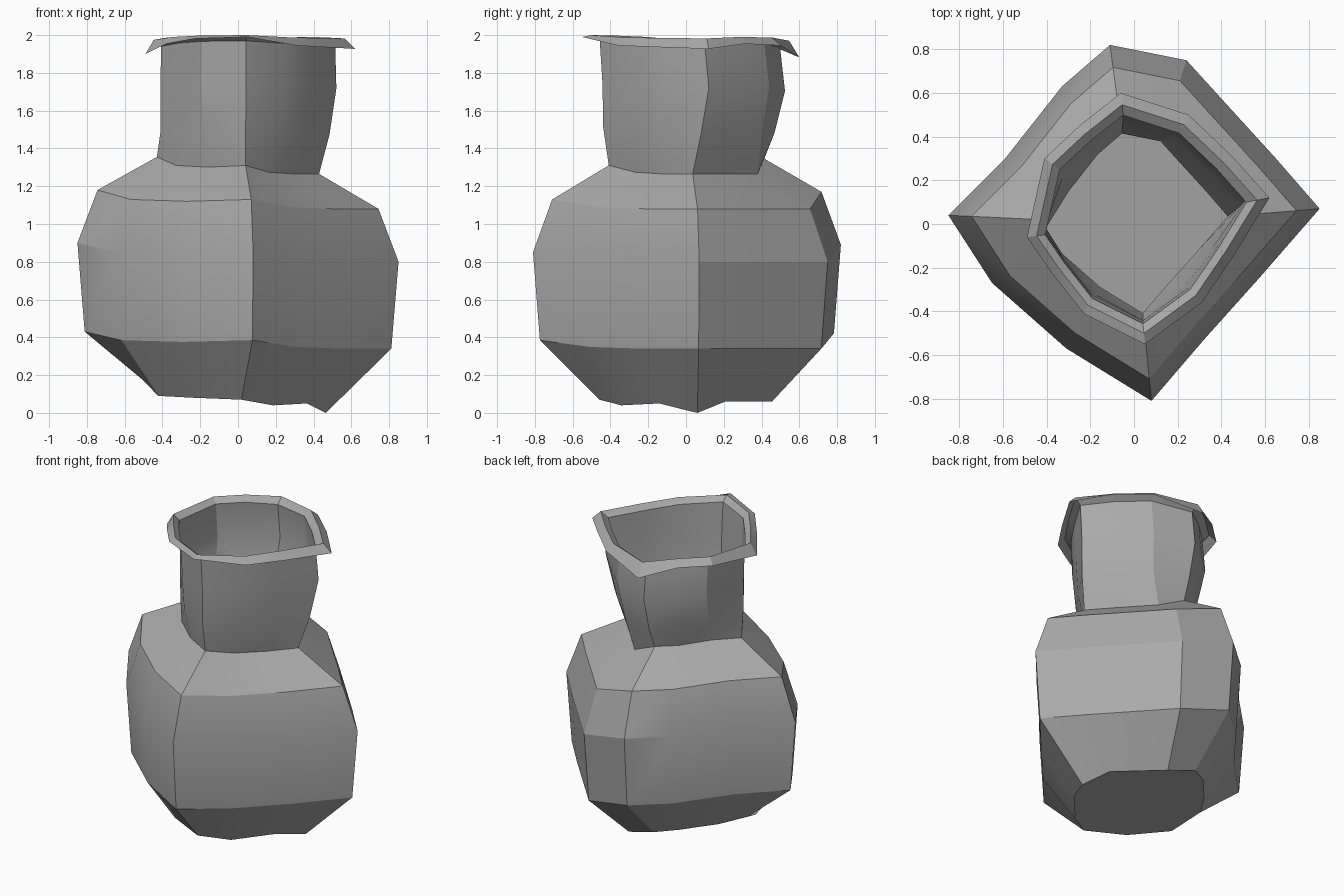
import bpy
import bmesh
from mathutils import Vector

if "Cube" in bpy.data.objects:
    bpy.data.objects.remove(bpy.data.objects["Cube"], do_unlink=True)


def make_material(name, colour):
    material = bpy.data.materials.new(name)
    material.use_nodes = True
    material.diffuse_color = colour
    shader = next(n for n in material.node_tree.nodes if n.type == "BSDF_PRINCIPLED")
    shader.inputs["Base Color"].default_value = colour
    return material


# Uneven diamond outlines, starting at the front corner, counter-clockwise
belly_outline = [Vector(p) for p in (
    (.08, -.81), (.32, -.53), (.58, -.24), (.85, .07), (.65, .30), (.24, .75),
    (-.11, .82), (-.33, .63), (-.59, .30), (-.85, .04), (-.65, -.27), (-.31, -.57))]
lip_outline = [Vector(p) for p in (
    (.05, -.55), (.31, -.36), (.46, -.14), (.62, .12), (.45, .31), (.25, .50),
    (-.06, .60), (-.25, .45), (-.41, .30), (-.49, -.06), (-.38, -.22), (-.23, -.41))]

# Height wobble of each corner
belly_wobble = (.05, .01, 0, 0, 0, 0, .09, .09, .1, .1, .05, .04)
foot_wobble = (.07, .04, .05, 0, .06, .06, .12, .14, .15, .17, .09, .08)
lip_wobble = (0, -.05, -.06, -.07, -.04, -.05, -.12, -.05, -.05, -.1, -.04, -.01)


def ring(outline, scale, height, wobble, sway=1, shift=(0, 0)):
    offset = Vector(shift)
    points = []
    for corner, rise in zip(outline, wobble):
        flat = corner * scale + offset
        points.append(Vector((flat.x, flat.y, height + rise * sway)))
    return points


def rounded(points, radius, amount):
    result = []
    for p in points:
        flat = Vector((p.x, p.y, 0))
        target = flat.normalized() * radius
        target.z = p.z
        result.append(p.lerp(target, amount))
    return result


def blend(first, second, amount):
    return [a.lerp(b, amount) for a, b in zip(first, second)]


# Rings from the foot up to the drooping lip
foot = rounded(ring(belly_outline, .6, 0, foot_wobble, shift=(-.03, .02)), .45, .45)
neck_base = ring(belly_outline, .505, 1.265, belly_wobble, .9)
neck_top = ring(lip_outline, .83, 1.97, lip_wobble, .3)
neck_low = blend(neck_base, ring(lip_outline, .82, 1.6, lip_wobble, .5), .7)
rings = [
    foot,
    ring(belly_outline, .955, .34, belly_wobble, .9),
    ring(belly_outline, 1, .8, belly_wobble),
    ring(belly_outline, .875, 1.08, belly_wobble),
    neck_base,
    neck_low,
    ring(lip_outline, .84, 1.74, lip_wobble, .3, shift=(0, .02)),
    neck_top,
    ring(lip_outline, .91, 2, lip_wobble, .25),
    ring(lip_outline, 1, 1.99, lip_wobble, .9),
]

# Single-walled jar: closed foot, open mouth
bm = bmesh.new()
loops = [[bm.verts.new(p) for p in points] for points in rings]
bm.faces.new(reversed(loops[0]))
for lower, upper in zip(loops, loops[1:]):
    for i in range(len(lower)):
        j = (i + 1) % len(lower)
        bm.faces.new((lower[i], lower[j], upper[j], upper[i]))
mesh = bpy.data.meshes.new("jar")
bm.to_mesh(mesh)
bm.free()

jar = bpy.data.objects.new("jar", mesh)
bpy.context.collection.objects.link(jar)
mesh.materials.append(make_material("clay grey", (.4, .4, .4, 1)))

bpy.ops.object.select_all(action="DESELECT")
jar.select_set(True)
bpy.context.view_layer.objects.active = jar
bpy.ops.object.shade_smooth_by_angle(angle=.35)
